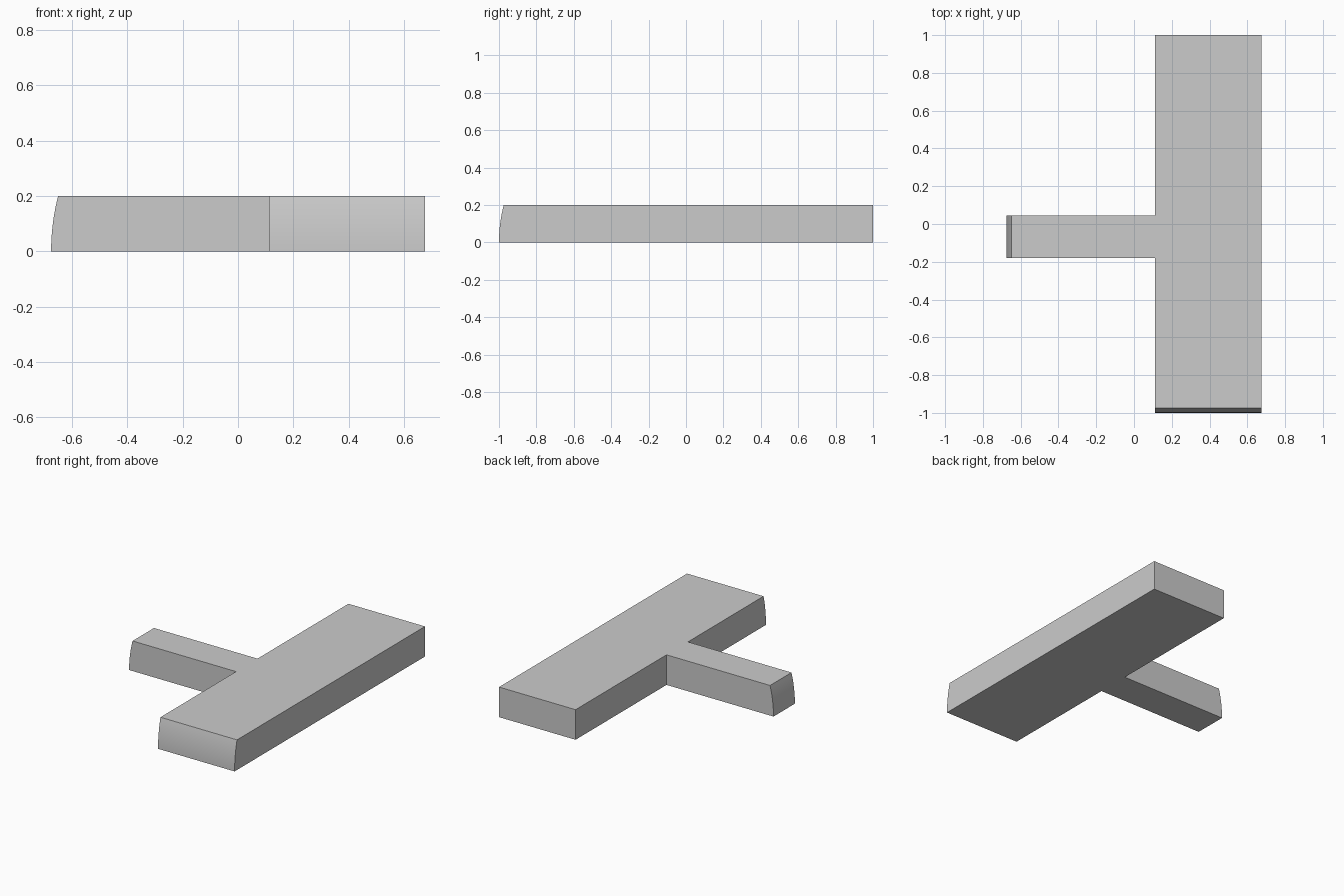
import bpy, bmesh, math

cube = bpy.data.objects.get("Cube")
if cube:
    bpy.data.objects.remove(cube)

HEIGHT = 0.2
RADIUS = 0.8      # curvature of the two rounded ends
STEPS = 10
LEFT, JOIN, RIGHT = -0.675, 0.112, 0.675
FRONT, BACK = -1.0, 1.0
STUB_FRONT, STUB_BACK = -0.18, 0.045


def outline(z):
    """T-shaped outline at height z; the stub tip and front end lean inward."""
    inset = RADIUS - math.sqrt(RADIUS ** 2 - z ** 2)
    tip, front = LEFT + inset, FRONT + inset
    return [(JOIN, front), (RIGHT, front), (RIGHT, BACK), (JOIN, BACK),
            (JOIN, STUB_BACK), (tip, STUB_BACK), (tip, STUB_FRONT), (JOIN, STUB_FRONT)]


# Stack the outlines into one solid
bm = bmesh.new()
rings = []
for i in range(STEPS + 1):
    z = HEIGHT * i / STEPS
    rings.append([bm.verts.new((x, y, z)) for x, y in outline(z)])
for low, high in zip(rings, rings[1:]):
    for a in range(len(low)):
        b = (a + 1) % len(low)
        bm.faces.new((low[a], low[b], high[b], high[a]))
bm.faces.new(reversed(rings[0]))
bm.faces.new(rings[-1])

# Merge the flat sides into single faces, keeping the curved ends
bmesh.ops.dissolve_limit(bm, angle_limit=math.radians(0.4), verts=bm.verts, edges=bm.edges)
bmesh.ops.recalc_face_normals(bm, faces=bm.faces)
mesh = bpy.data.meshes.new("t_block")
bm.to_mesh(mesh)
bm.free()
block = bpy.data.objects.new("t_block", mesh)
bpy.context.collection.objects.link(block)

# Plain grey
grey = bpy.data.materials.new("light_grey")
grey.use_nodes = True
colour = (0.6, 0.6, 0.6, 1)
grey.diffuse_color = colour
grey.node_tree.nodes["Principled BSDF"].inputs["Base Color"].default_value = colour
mesh.materials.append(grey)

# Smooth ends, sharp edges
bpy.ops.object.select_all(action="DESELECT")
block.select_set(True)
bpy.context.view_layer.objects.active = block
bpy.ops.object.shade_smooth_by_angle(angle=math.radians(30))
